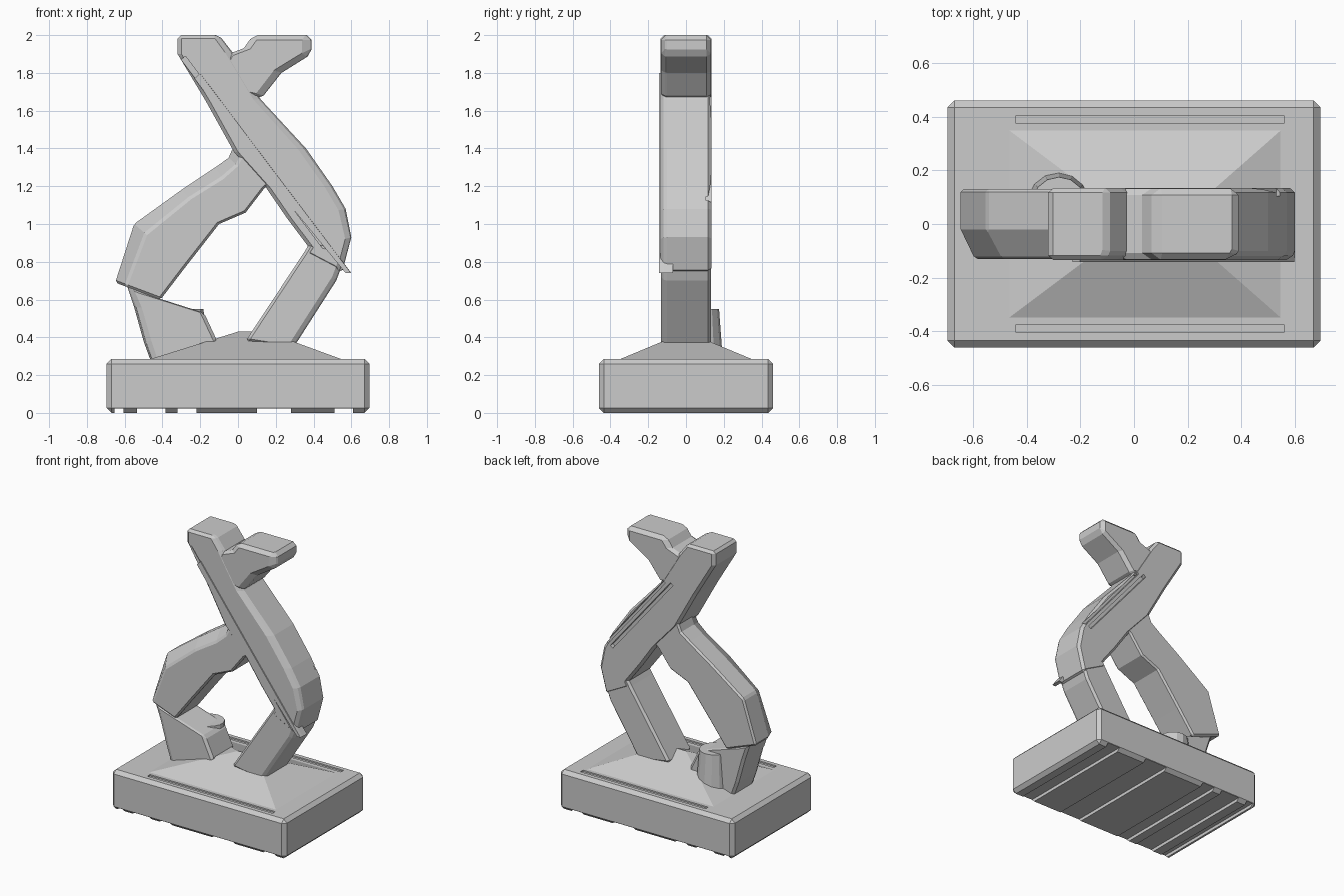
import bpy, bmesh, math
from mathutils import Vector

cube = bpy.data.objects.get("Cube")
if cube:
    bpy.data.objects.remove(cube, do_unlink=True)

stone = bpy.data.materials.new("grey stone")
stone.use_nodes = True
GREY = (0.6, 0.6, 0.6, 1)
stone.diffuse_color = GREY
stone.node_tree.nodes["Principled BSDF"].inputs["Base Color"].default_value = GREY


def make(name, bm):
    bmesh.ops.recalc_face_normals(bm, faces=bm.faces)
    mesh = bpy.data.meshes.new(name)
    bm.to_mesh(mesh)
    bm.free()
    mesh.materials.append(stone)
    obj = bpy.data.objects.new(name, mesh)
    bpy.context.collection.objects.link(obj)
    return obj


def loft(name, stations, front=-0.135, back=0.135, chamfer=0.06, ridge=-0.1):
    """Slab through pairs of edge points, with its outer front edge chamfered."""
    bm = bmesh.new()
    rings = []
    for ox, oz, ix, iz in stations:
        cx, cz = ox + (ix - ox) * chamfer, oz + (iz - oz) * chamfer
        points = [(ox, back, oz), (ox, ridge, oz), (cx, front, cz), (ix, front, iz), (ix, back, iz)]
        rings.append([bm.verts.new(p) for p in points])
    for a, b in zip(rings, rings[1:]):
        for i in range(5):
            j = (i + 1) % 5
            bm.faces.new((a[i], a[j], b[j], b[i]))
    bm.faces.new(rings[0])
    bm.faces.new(rings[-1])
    return make(name, bm)


def box(name, centre, size, turn=0):
    bm = bmesh.new()
    bmesh.ops.create_cube(bm, size=1)
    bmesh.ops.scale(bm, vec=size, verts=bm.verts)
    obj = make(name, bm)
    obj.location = centre
    obj.rotation_euler.y = turn
    return obj


def apply(obj, mod):
    bpy.context.view_layer.objects.active = obj
    bpy.ops.object.modifier_apply(modifier=mod.name)


def bevel(obj, width):
    mod = obj.modifiers.new("edge", "BEVEL")
    mod.width = width
    mod.segments = 1
    mod.limit_method = "ANGLE"
    mod.angle_limit = math.radians(35)
    apply(obj, mod)


def cut(obj, cutter):
    mod = obj.modifiers.new("cut", "BOOLEAN")
    mod.operation = "DIFFERENCE"
    mod.object = cutter
    bpy.context.view_layer.update()
    apply(obj, mod)
    bpy.data.objects.remove(cutter, do_unlink=True)


def groove(obj, start, end, y, width):
    """Cut a straight channel between two (x, z) points in the slab face at y."""
    a, b = Vector(start), Vector(end)
    mid, d = (a + b) / 2, b - a
    cut(obj, box("groove_cutter", (mid.x, y, mid.y), (d.length, 0.06, width), -math.atan2(d.y, d.x)))


# Plinth with bevelled edges, worn underside and long shallow channels on top
plinth = box("plinth", (0, 0, 0.1425), (1.39, 0.92, 0.285))
bevel(plinth, 0.025)
for x, width in ((-0.63, 0.05), (-0.46, 0.15), (-0.27, 0.1), (0.19, 0.18), (0.56, 0.1)):
    cut(plinth, box("notch_cutter", (x, 0, 0), (width, 1, 0.045)))
for y in (-0.39, 0.39):
    cut(plinth, box("channel_cutter", (0.06, y, 0.285), (1.0, 0.03, 0.02)))

# Hipped mound on the plinth
bm = bmesh.new()
rim = [bm.verts.new((x, y, 0.28)) for x, y in ((-0.48, -0.36), (0.56, -0.36), (0.56, 0.36), (-0.48, 0.36))]
west, east = bm.verts.new((0, 0, 0.43)), bm.verts.new((0.15, 0, 0.43))
for face in ((rim[0], rim[1], east, west), (rim[1], rim[2], east),
             (rim[2], rim[3], west, east), (rim[3], rim[0], west), rim):
    bm.faces.new(face)
make("mound", bm)

# Long strand: left horn down the diagonal to the right knee
strand = loft("diagonal_strand", [
    (-0.1, 2.0, -0.32, 2.0), (-0.03, 1.91, -0.32, 1.9), (0.12, 1.66, -0.17, 1.65),
    (0.36, 1.4, -0.02, 1.38), (0.5, 1.2, 0.15, 1.19), (0.57, 1.08, 0.26, 1.03),
    (0.6, 0.93, 0.38, 0.87), (0.55, 0.74, 0.36, 0.84)])
bevel(strand, 0.02)
groove(strand, (-0.29, 1.88), (0.55, 0.76), -0.135, 0.03)
groove(strand, (0.02, 1.68), (0.5, 1.1), 0.135, 0.025)
groove(strand, (0.08, 1.68), (0.54, 1.12), 0.135, 0.02)

# Sharp sliver along the lower edge of the front groove
loft("front_sliver", [(-0.2, 1.8, -0.23, 1.77), (0.2, 1.27, 0.16, 1.24), (0.6, 0.74, 0.57, 0.74)],
     front=-0.142, back=-0.07, ridge=-0.12)

# Right horn
horn = loft("right_horn", [
    (0.39, 2.0, 0.08, 2.0), (0.39, 1.9, 0.03, 1.93), (0.23, 1.8, -0.05, 1.9),
    (0.12, 1.66, -0.15, 1.72)], front=-0.133, back=0.133)
bevel(horn, 0.025)

# Right leg from the knee into the mound
leg = loft("right_leg", [
    (0.58, 0.86, 0.38, 0.9), (0.52, 0.7, 0.35, 0.85), (0.29, 0.34, 0.04, 0.38)],
    front=-0.132, back=0.132)
bevel(leg, 0.015)

# Left strand with a broad sloped upper front edge
left = loft("left_strand", [
    (-0.02, 1.42, 0.18, 1.22), (-0.05, 1.35, 0.14, 1.19), (-0.12, 1.3, 0.04, 1.06),
    (-0.3, 1.18, -0.1, 1.0), (-0.55, 1.0, -0.28, 0.77), (-0.65, 0.69, -0.41, 0.6)],
    front=-0.131, back=0.131, chamfer=0.22, ridge=-0.02)
bevel(left, 0.012)

# Left foot with a rounded lump behind
foot = loft("left_foot", [
    (-0.59, 0.68, -0.4, 0.6), (-0.55, 0.56, -0.18, 0.53),
    (-0.5, 0.38, -0.11, 0.38), (-0.46, 0.27, -0.13, 0.28)], front=-0.128, back=0.125)
bevel(foot, 0.02)
bm = bmesh.new()
bmesh.ops.create_cone(bm, cap_ends=True, segments=14, radius1=0.12, radius2=0.1, depth=0.27)
lump = make("foot_lump", bm)
lump.location = (-0.28, 0.075, 0.415)
